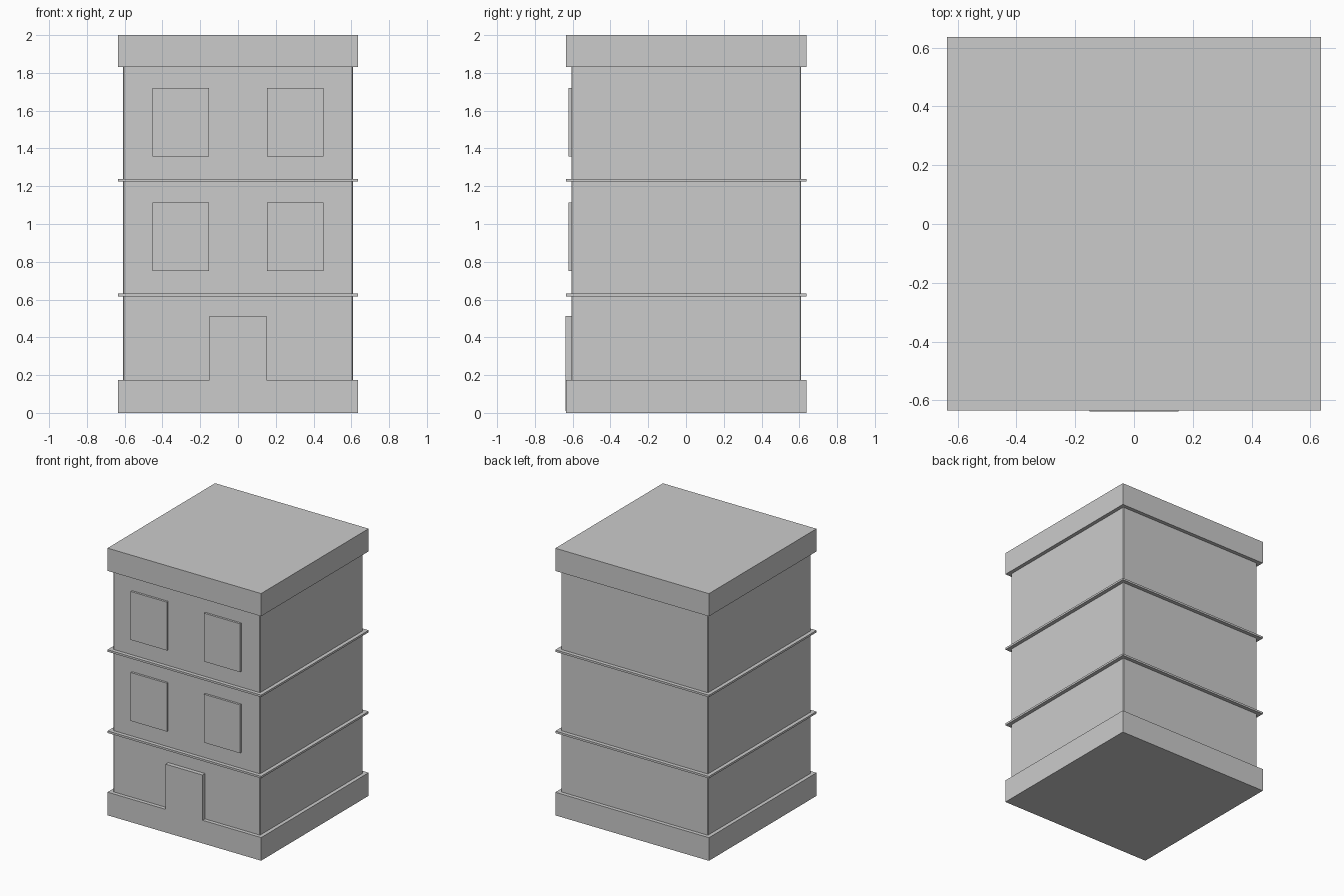
import bpy, bmesh

if "Cube" in bpy.data.objects:
    bpy.data.objects.remove(bpy.data.objects["Cube"])


def box(name, x, y, z, bevel=0.0):
    """Box from (min, max) ranges; optional chamfer on the vertical edges."""
    bm = bmesh.new()
    bmesh.ops.create_cube(bm, size=1.0)
    for v in bm.verts:
        v.co = [r[0] if c < 0 else r[1] for c, r in zip(v.co, (x, y, z))]
    if bevel:
        upright = [e for e in bm.edges
                   if abs(e.verts[0].co.z - e.verts[1].co.z) > 0.01]
        bmesh.ops.bevel(bm, geom=upright, offset=bevel, segments=1, affect='EDGES')
    mesh = bpy.data.meshes.new(name)
    bm.to_mesh(mesh)
    bm.free()
    obj = bpy.data.objects.new(name, mesh)
    bpy.context.collection.objects.link(obj)
    return obj


def slab(name, half, z0, z1, bevel=0.0):
    y = 0.001  # the door sticks out slightly, shifting the building back
    return box(name, (-half, half), (y - half, y + half), (z0, z1), bevel)


# Plinth and flat roof block
slab("plinth", 0.636, 0.0, 0.173)
slab("roof_block", 0.636, 1.83, 2.0)

# Three storeys, split by thin floor bands
levels = [0.173, 0.624, 1.232, 1.83]
for i in range(3):
    slab(f"storey_{i + 1}", 0.608, levels[i], levels[i + 1], 0.004)
for i in (1, 2):
    slab(f"floor_band_{i}", 0.636, levels[i] - 0.0075, levels[i] + 0.0075)

# Windows on the two upper storeys
for floor, z in ((2, 0.751), (3, 1.358)):
    for side, x in (("left", -0.303), ("right", 0.303)):
        box(f"window_{side}_{floor}", (x - 0.15, x + 0.15),
            (-0.623, -0.6), (z, z + 0.362))

# Front door
box("front_door", (-0.152, 0.152), (-0.638, -0.6), (0.01, 0.513))
